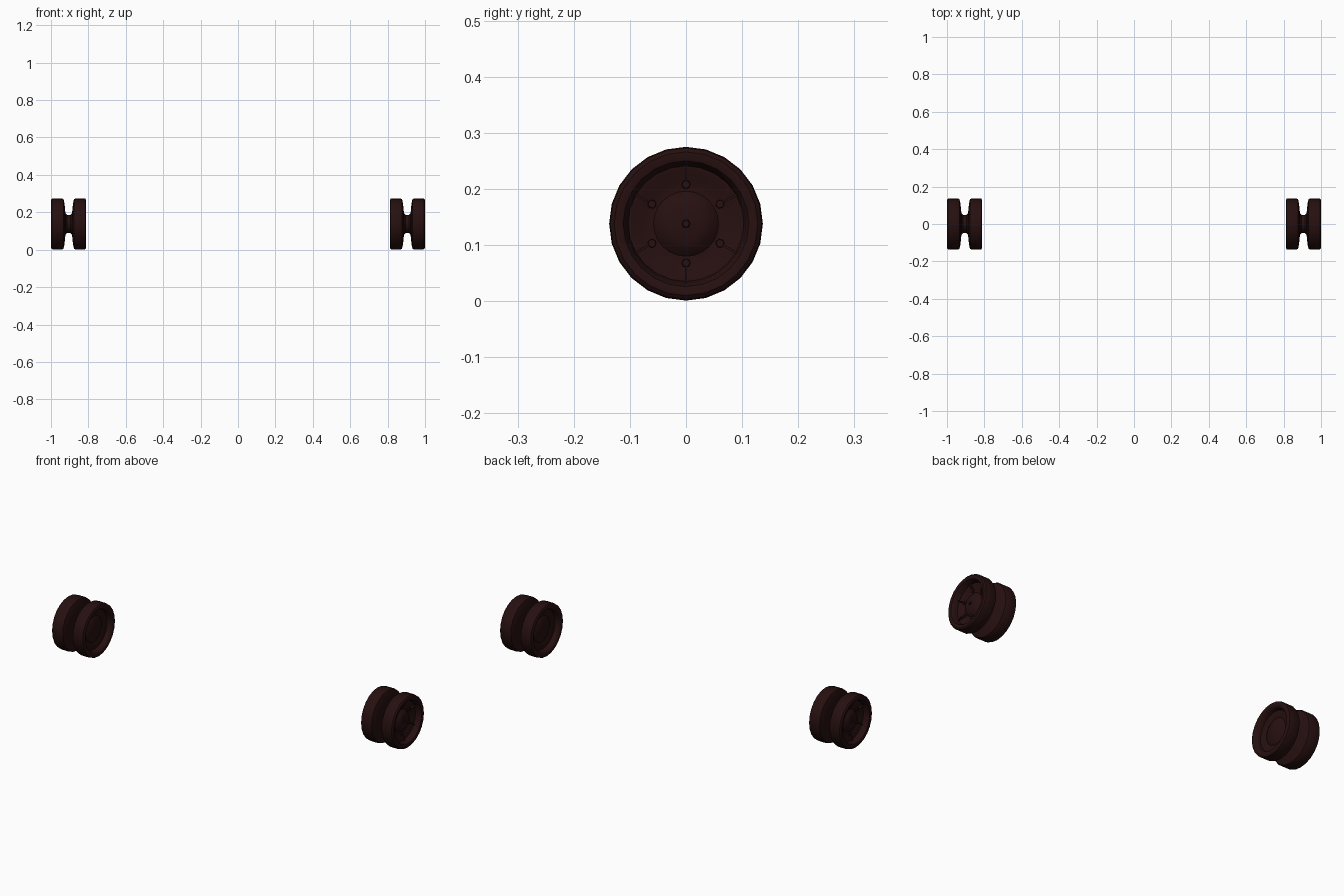
import bpy, bmesh, math
from mathutils import Matrix, Vector

if "Cube" in bpy.data.objects:
    bpy.data.objects.remove(bpy.data.objects["Cube"])

R, CZ, SEG = 0.137, 0.138, 24

mat = bpy.data.materials.new("dark brown rubber")
mat.diffuse_color = (0.02, 0.005, 0.005, 1)
mat.use_nodes = True
mat.node_tree.nodes["Principled BSDF"].inputs["Base Color"].default_value = mat.diffuse_color


def finish(bm, name, side):
    """Place local parts (axis along +x) on the right or left side."""
    rot = Matrix.Rotation(0 if side > 0 else math.pi, 4, 'Z')
    bmesh.ops.transform(bm, matrix=Matrix.Translation((0, 0, CZ)) @ rot, verts=bm.verts)
    bmesh.ops.recalc_face_normals(bm, faces=bm.faces)
    me = bpy.data.meshes.new(name)
    bm.to_mesh(me)
    bm.free()
    me.materials.append(mat)
    ob = bpy.data.objects.new(name, me)
    bpy.context.collection.objects.link(ob)
    bpy.context.view_layer.objects.active = ob
    ob.select_set(True)
    bpy.ops.object.shade_smooth_by_angle(angle=math.radians(35))
    ob.select_set(False)


def lathe(profile, name, side):
    """Spin (x, radius) points around the wheel axis."""
    bm = bmesh.new()
    rings = []
    for x, r in profile:
        n = 1 if r == 0 else SEG
        rings.append([bm.verts.new((x, r * math.sin(2 * math.pi * i / SEG),
                                    r * math.cos(2 * math.pi * i / SEG))) for i in range(n)])
    for a, b in zip(rings, rings[1:]):
        for i in range(SEG):
            j = (i + 1) % SEG
            q = [a[i % len(a)], a[j % len(a)], b[j % len(b)], b[i % len(b)]]
            bm.faces.new(list(dict.fromkeys(q)))
    finish(bm, name, side)


# outer dish, outer tyre, waist, inner tyre, inner dish
outer_dish = [(0.975, 0), (0.975, 0.03), (0.970, 0.045), (0.958, 0.058), (0.958, 0.08),
              (0.968, 0.098), (0.968, 0.103), (0.990, 0.107), (0.998, 0.112)]
outer_tyre = [(1.0, 0.118), (1.0, 0.128), (0.994, 0.135), (0.985, R), (0.943, R),
              (0.934, 0.133), (0.930, 0.122), (0.925, 0.085), (0.923, 0.058)]
waist = [(0.914, 0.048), (0.896, 0.048)]
inner_tyre = [(0.887, 0.058), (0.885, 0.085), (0.880, 0.122), (0.876, 0.133),
              (0.867, R), (0.825, R), (0.816, 0.135), (0.812, 0.128), (0.812, 0.118)]
inner_dish = [(0.815, 0.112), (0.822, 0.106), (0.840, 0.103), (0.842, 0.080),
              (0.846, 0.068), (0.838, 0.055), (0.836, 0)]

for side, label in ((1, "right"), (-1, "left")):
    lathe(outer_dish + outer_tyre + waist + inner_tyre + inner_dish,
          label + "_double_wheel", side)

    # radial ribs and wheel bolts around the outer rim
    bm = bmesh.new()
    for k in range(6):
        spin = Matrix.Rotation(k * math.pi / 3, 4, 'X')
        bmesh.ops.create_cube(bm, size=1, matrix=spin @ Matrix.Translation((0.968, 0, 0.093))
                              @ Matrix.Diagonal((0.014, 0.004, 0.026, 1)))
        bmesh.ops.create_cone(bm, cap_ends=True, segments=8, radius1=0.008, radius2=0.007,
                              depth=0.008, matrix=spin @ Matrix.Translation((0.961, 0, 0.07))
                              @ Matrix.Rotation(math.pi / 2, 4, 'Y'))
    # hub cap pin
    bmesh.ops.create_cone(bm, cap_ends=True, segments=8, radius1=0.008, radius2=0.006, depth=0.008,
                          matrix=Matrix.Translation((0.977, 0, 0)) @ Matrix.Rotation(math.pi / 2, 4, 'Y'))
    finish(bm, label + "_rim_ribs_and_bolts", side)
